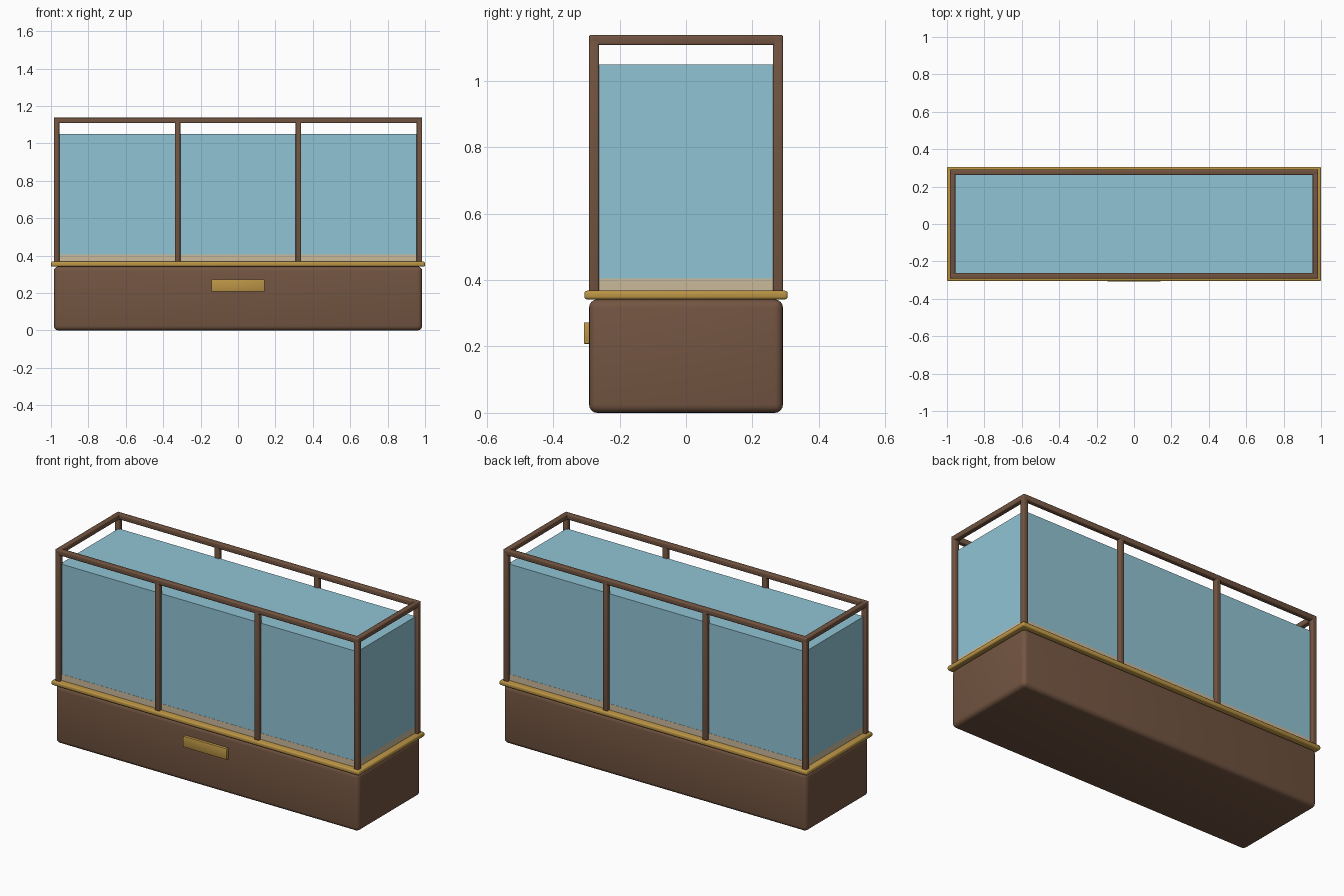
import bpy, math

if "Cube" in bpy.data.objects:
    bpy.data.objects.remove(bpy.data.objects["Cube"])


def material(name, rgb):
    m = bpy.data.materials.new(name)
    m.diffuse_color = (*rgb, 1)
    m.use_nodes = True
    m.node_tree.nodes["Principled BSDF"].inputs["Base Color"].default_value = m.diffuse_color
    return m


WOOD = material("brown wood", (0.17, 0.09, 0.053))
GOLD = material("brass gold", (0.50, 0.30, 0.06))
WATER = material("water blue", (0.28, 0.55, 0.66))
SAND = material("pale sand", (0.60, 0.49, 0.33))


def box(name, x, y, z, mat, bevel=0.0, segments=3):
    """Box from (min, max) ranges, with optional rounded edges."""
    bpy.ops.mesh.primitive_cube_add(size=1, location=[sum(r) / 2 for r in (x, y, z)])
    ob = bpy.context.object
    ob.name = name
    ob.scale = [r[1] - r[0] for r in (x, y, z)]
    bpy.ops.object.transform_apply(location=False, rotation=False, scale=True)
    ob.data.materials.append(mat)
    if bevel:
        mod = ob.modifiers.new("rounding", "BEVEL")
        mod.width, mod.segments = bevel, segments
        bpy.ops.object.modifier_apply(modifier=mod.name)
        bpy.ops.object.shade_smooth_by_angle(angle=math.radians(35))
    return ob


# Cabinet base, brass rim and front plate
box("base", (-0.985, 0.985), (-0.292, 0.292), (0, 0.342), WOOD, 0.025, 4)
box("rim", (-1, 1), (-0.306, 0.306), (0.342, 0.368), GOLD, 0.008)
box("front_plate", (-0.142, 0.142), (-0.308, -0.285), (0.208, 0.273), GOLD, 0.003, 2)

# Sand bed and water body
box("sand", (-0.965, 0.965), (-0.272, 0.272), (0.36, 0.405), SAND)
box("water", (-0.965, 0.965), (-0.271, 0.271), (0.405, 1.05), WATER)

# Posts: four corners plus two in between on front and back
T = 0.015
PX, PY = 0.97, 0.277
for sy, side in ((-1, "front"), (1, "back")):
    for i, px in enumerate((-PX, -0.323, 0.323, PX)):
        box(f"{side}_post_{i + 1}", (px - T, px + T), (sy * PY - T, sy * PY + T),
            (0.36, 1.125), WOOD, 0.005)
    # Long top rail
    box(f"{side}_rail", (-PX - T, PX + T), (sy * PY - T, sy * PY + T),
        (1.108, 1.138), WOOD, 0.005)

# Short top rails
for sx, side in ((-1, "left"), (1, "right")):
    box(f"{side}_rail", (sx * PX - T, sx * PX + T), (-PY - T, PY + T),
        (1.108, 1.138), WOOD, 0.005)
